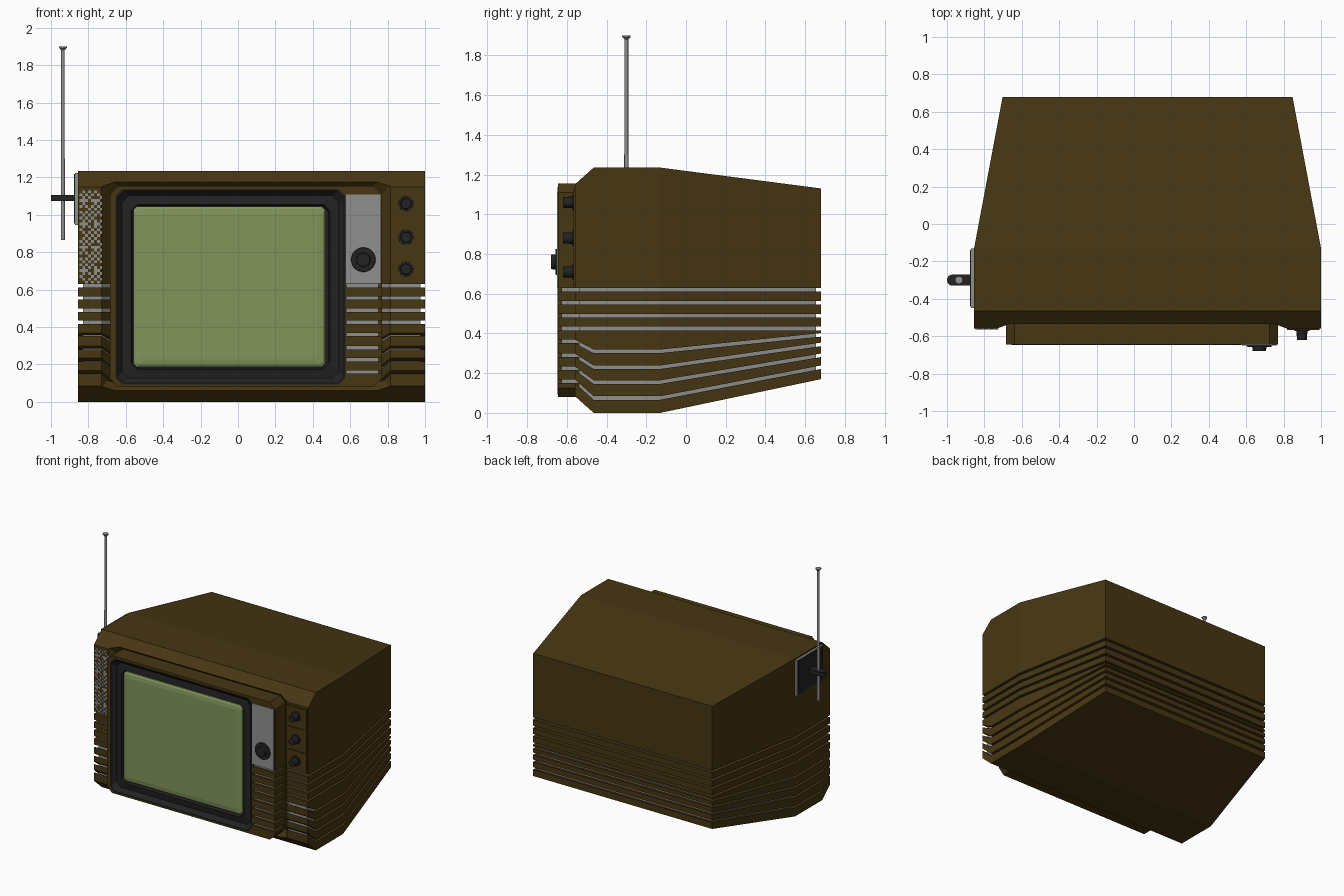
import bpy, bmesh, math
from mathutils import Matrix

if "Cube" in bpy.data.objects:
    bpy.data.objects.remove(bpy.data.objects["Cube"])


def mat(name, r, g, b):
    m = bpy.data.materials.new(name)
    m.diffuse_color = (r, g, b, 1)
    m.use_nodes = True
    m.node_tree.nodes["Principled BSDF"].inputs["Base Color"].default_value = m.diffuse_color
    return m


BROWN = mat("brown_plastic", 0.062, 0.037, 0.006)
BLACK = mat("black_plastic", 0.016, 0.016, 0.017)
SILVER = mat("silver_metal", 0.28, 0.28, 0.28)
GREEN = mat("green_glass", 0.22, 0.30, 0.105)


def finish(bm, name, material):
    bmesh.ops.recalc_face_normals(bm, faces=bm.faces[:])
    me = bpy.data.meshes.new(name)
    bm.to_mesh(me)
    bm.free()
    me.materials.append(material)
    ob = bpy.data.objects.new(name, me)
    bpy.context.collection.objects.link(ob)
    return ob


def bridge(bm, rings):
    """Join equal-sized closed rings of points and cap both ends."""
    vs = [[bm.verts.new(p) for p in r] for r in rings]
    n = len(vs[0])
    for a, b in zip(vs, vs[1:]):
        for i in range(n):
            j = (i + 1) % n
            bm.faces.new((a[i], a[j], b[j], b[i]))
    bm.faces.new(vs[0])
    bm.faces.new(vs[-1])


def add_box(bm, x0, x1, y0, y1, z0, z1):
    bridge(bm, [[(x0, y, z0), (x1, y, z0), (x1, y, z1), (x0, y, z1)] for y in (y0, y1)])


def box(name, material, *dims):
    bm = bmesh.new()
    add_box(bm, *dims)
    return finish(bm, name, material)


def octagon(name, material, x0, x1, z0, z1, c, steps):
    """Chamfered rectangle swept along y; steps are (y, inset)."""
    rings = []
    for y, d in steps:
        a, b, e, f = x0 + d, x1 - d, z0 + d, z1 - d
        rings.append([(a + c, y, e), (b - c, y, e), (b, y, e + c), (b, y, f - c),
                      (b - c, y, f), (a + c, y, f), (a, y, f - c), (a, y, e + c)])
    bm = bmesh.new()
    bridge(bm, rings)
    return finish(bm, name, material)


def lathe(name, material, loc, steps, axis, n=20):
    """Round part; steps are (distance along axis, radius)."""
    rings = [[(r * math.cos(2 * math.pi * i / n), r * math.sin(2 * math.pi * i / n), h)
              for i in range(n)] for h, r in steps]
    bm = bmesh.new()
    bridge(bm, rings)
    rot = Matrix.Rotation(math.radians(90), 4, 'X') if axis == 'front' else Matrix()
    bm.transform(Matrix.Translation(loc) @ rot)
    ob = finish(bm, name, material)
    bpy.context.view_layer.objects.active = ob
    ob.select_set(True)
    bpy.ops.object.shade_smooth_by_angle(angle=math.radians(35))
    ob.select_set(False)
    return ob


def cut(ob, cutter):
    m = ob.modifiers.new("cut", 'BOOLEAN')
    m.operation, m.solver, m.object = 'DIFFERENCE', 'EXACT', cutter
    bpy.context.view_layer.objects.active = ob
    bpy.ops.object.modifier_apply(modifier=m.name)


# Cabinet side profile and the groove lines, sampled at four depths
CX = 0.0725
YS = [-0.56, -0.465, -0.13, 0.68]
WS = [0.9275, 0.9275, 0.9275, 0.775]
BOTTOM = [0.085, 0, 0, 0.17]
TOP = [1.15, 1.235, 1.235, 1.13]
GROOVES = [[0.16, 0.075, 0.075, 0.23], [0.225, 0.155, 0.155, 0.29],
           [0.29, 0.23, 0.23, 0.345], [0.36, 0.31, 0.31, 0.393],
           [0.425] * 4, [0.49] * 4, [0.555] * 4, [0.62] * 4]
G = 0.009


def layer(bm, lo, hi, ys=YS, inset=0.0):
    bridge(bm, [[(CX - w + inset, y, a), (CX + w - inset, y, a),
                 (CX + w - inset, y, b), (CX - w + inset, y, b)]
                for y, w, a, b in zip(ys, WS, lo, hi)])


# Brown cabinet as stacked layers separated by grooves
bm = bmesh.new()
lows = [BOTTOM] + [[z + G for z in g] for g in GROOVES]
highs = [[z - G for z in g] for g in GROOVES] + [TOP]
for lo, hi in zip(lows, highs):
    layer(bm, lo, hi)
cabinet = finish(bm, "cabinet", BROWN)

# Silver core seen inside the grooves
bm = bmesh.new()
layer(bm, [z + 0.03 for z in BOTTOM], [z - 0.03 for z in TOP],
      [-0.538, -0.455, -0.13, 0.655], 0.025)
core = finish(bm, "cabinet_core", SILVER)

# Sloped recess round the screen housing
recess = octagon("recess_cutter", BROWN, -0.685, 0.77, 0.08, 1.155, 0.045,
                 [(-0.51, 0), (-0.61, -0.09)])
cut(cabinet, recess)
recess.location.y = 0.02
bpy.context.view_layer.update()
cut(core, recess)
bpy.data.objects.remove(recess)

# Screen housing: outer shell with an opening for the bezel
bm = bmesh.new()


def ring(y, x0, x1, z0, z1, c):
    return [(x0 + c, y, z0), (x1 - c, y, z0), (x1, y, z0 + c), (x1, y, z1 - c),
            (x1 - c, y, z1), (x0 + c, y, z1), (x0, y, z1 - c), (x0, y, z0 + c)]


outer, inner = (-0.685, 0.77, 0.08, 1.155, 0.045), (-0.655, 0.575, 0.092, 1.138, 0.035)
bridge(bm, [ring(-0.50, *outer), ring(-0.645, *outer), ring(-0.645, *inner), ring(-0.57, *inner)])
housing = finish(bm, "screen_housing", BROWN)

# Grooves on the right part of the housing, with silver behind
bm = bmesh.new()
for g in GROOVES:
    add_box(bm, 0.58, 0.9, -0.7, -0.53, g[0] - G, g[0] + G)
slots = finish(bm, "slot_cutter", BROWN)
cut(housing, slots)
bpy.data.objects.remove(slots)
box("housing_core", SILVER, 0.578, 0.752, -0.628, -0.52, 0.14, 0.64)

# Bezel and screen
octagon("screen_bezel", BLACK, *inner,
        [(-0.565, 0), (-0.647, 0), (-0.647, 0.008), (-0.615, 0.035),
         (-0.622, 0.082), (-0.60, 0.09)])
octagon("screen_glass", GREEN, -0.56, 0.466, 0.187, 1.044, 0.018,
        [(-0.59, 0), (-0.612, 0), (-0.620, 0.012), (-0.624, 0.04)])

# Silver tuning plate and main dial
box("tuning_plate", SILVER, 0.578, 0.762, -0.650, -0.64, 0.632, 1.11)
lathe("main_dial", BLACK, (0.67, -0.648, 0.76),
      [(0, 0.066), (0.010, 0.064), (0.010, 0.038), (0.032, 0.036)], 'front', 28)

# Three control plates with knobs
for i, (z, z0, z1) in enumerate([(1.06, 0.977, 1.132), (0.88, 0.797, 0.969), (0.71, 0.64, 0.789)]):
    box(f"control_plate_{i + 1}", BROWN, 0.818, 0.992, -0.567, -0.555, z0, z1)
    lathe(f"control_knob_{i + 1}", BLACK, (0.898, -0.566, z),
          [(0, 0.04), (0.006, 0.039), (0.006, 0.029), (0.053, 0.027)], 'front')

# Speaker grille: chequered silver openings
bm = bmesh.new()
s = 0.0156
for i in range(8):
    for j in range(32):
        if (i + j) % 2 == 0 or (i % 4 == 1 and j % 8 == 4):
            if (i * 3 + j * 5) % 16 != 0:
                x, z = -0.848 + i * s, 0.632 + j * s
                add_box(bm, x, x + s * 0.98, -0.563, -0.558, z, z + s * 0.98)
finish(bm, "speaker_grille", SILVER)

# Aerial mount on the left side
box("aerial_plate", SILVER, -0.872, -0.85, -0.45, -0.13, 0.945, 1.225)
box("aerial_plate_face", BLACK, -0.876, -0.871, -0.442, -0.138, 0.953, 1.217)
bm = bmesh.new()
arc = [(-0.97 - 0.03 * math.sin(a), -0.30 + 0.03 * math.cos(a))
       for a in (math.pi * k / 8 for k in range(9))]
arm = [(-0.87, -0.27)] + arc + [(-0.87, -0.33)]
bridge(bm, [[(x, y, z) for x, y in arm] for z in (1.073, 1.105)])
finish(bm, "aerial_arm", BLACK)

# Telescopic aerial
lathe("aerial_rod", SILVER, (-0.936, -0.30, 0),
      [(0.865, 0.011), (1.3, 0.011), (1.3, 0.0095), (1.88, 0.0095),
       (1.893, 0.021), (1.90, 0.021)], 'up', 12)
